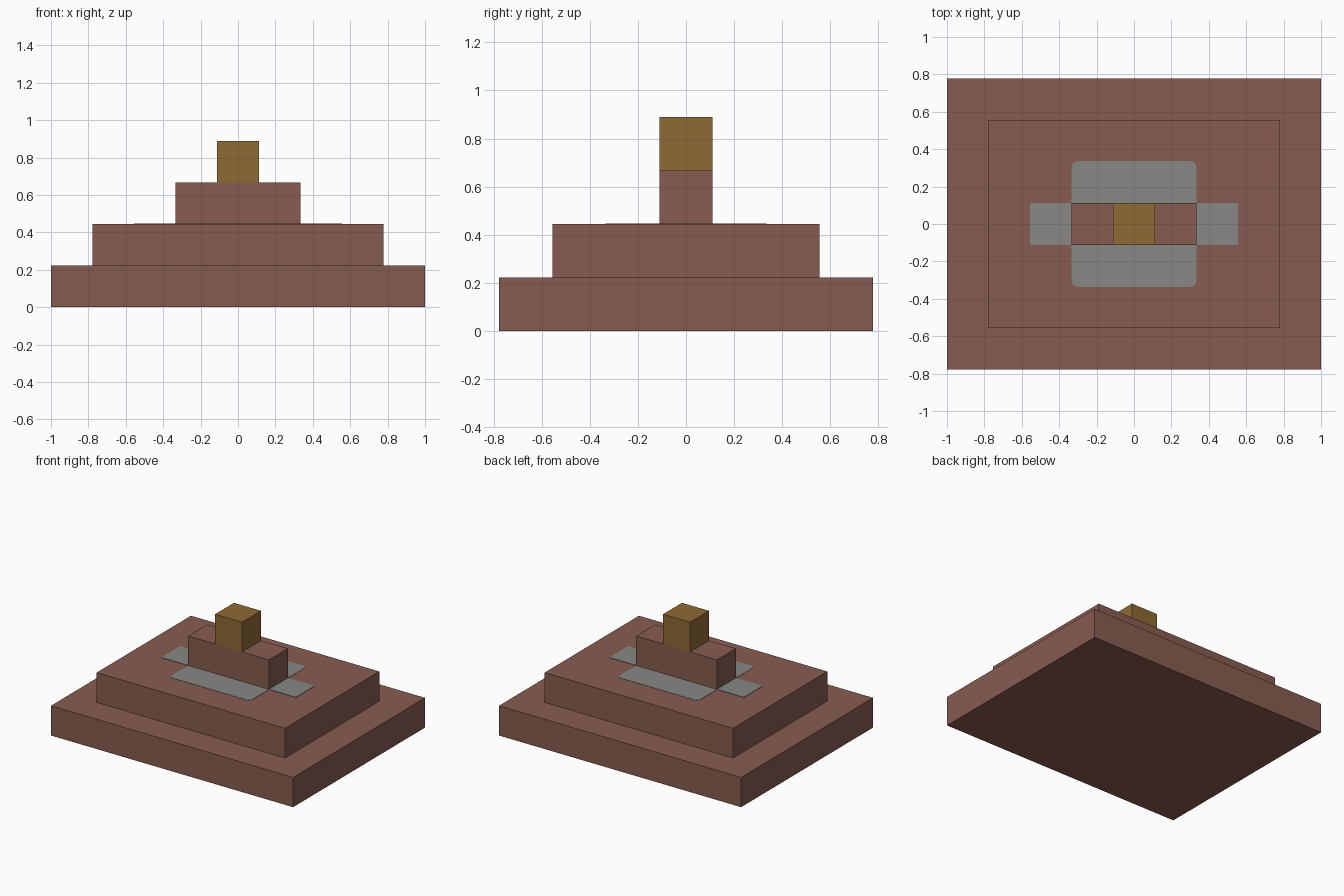
import bpy
import bmesh

cube = bpy.data.objects.get("Cube")
if cube:
    bpy.data.objects.remove(cube, do_unlink=True)

U = 2 / 9  # one building block


def material(name, rgb):
    mat = bpy.data.materials.new(name)
    mat.use_nodes = True
    mat.diffuse_color = (*rgb, 1)
    mat.node_tree.nodes["Principled BSDF"].inputs["Base Color"].default_value = (*rgb, 1)
    return mat


def box(name, size, bottom, mat, radius=0):
    """Box centred on the z axis, with optional rounded upright corners."""
    bm = bmesh.new()
    bmesh.ops.create_cube(bm, size=1)
    for v in bm.verts:
        v.co.x *= size[0]
        v.co.y *= size[1]
        v.co.z = bottom + (v.co.z + 0.5) * size[2]
    if radius:
        upright = [e for e in bm.edges
                   if abs(e.verts[0].co.z - e.verts[1].co.z) > size[2] / 2]
        bmesh.ops.bevel(bm, geom=upright, offset=radius, segments=4,
                        profile=0.5, affect='EDGES')
    mesh = bpy.data.meshes.new(name)
    bm.to_mesh(mesh)
    bm.free()
    mesh.materials.append(mat)
    obj = bpy.data.objects.new(name, mesh)
    bpy.context.collection.objects.link(obj)
    return obj


brown = material("brown clay", (0.245, 0.107, 0.082))
gold = material("dark gold", (0.275, 0.144, 0.036))
grey = material("grey", (0.242, 0.242, 0.235))

# Stepped tiers, each one block high
tiers = [("base_tier", 9, 7, brown), ("middle_tier", 7, 5, brown),
         ("upper_bar", 3, 1, brown), ("top_block", 1, 1, gold)]
for level, (name, width, depth, mat) in enumerate(tiers):
    box(name, (width * U, depth * U, U), level * U, mat)

# Thin grey patches lying around the upper bar
box("wide_patch", (3 * U, 3.02 * U, 0.002), 2 * U, grey, 0.03)
box("long_patch", (5 * U, U, 0.003), 2 * U, grey, 0.008)
